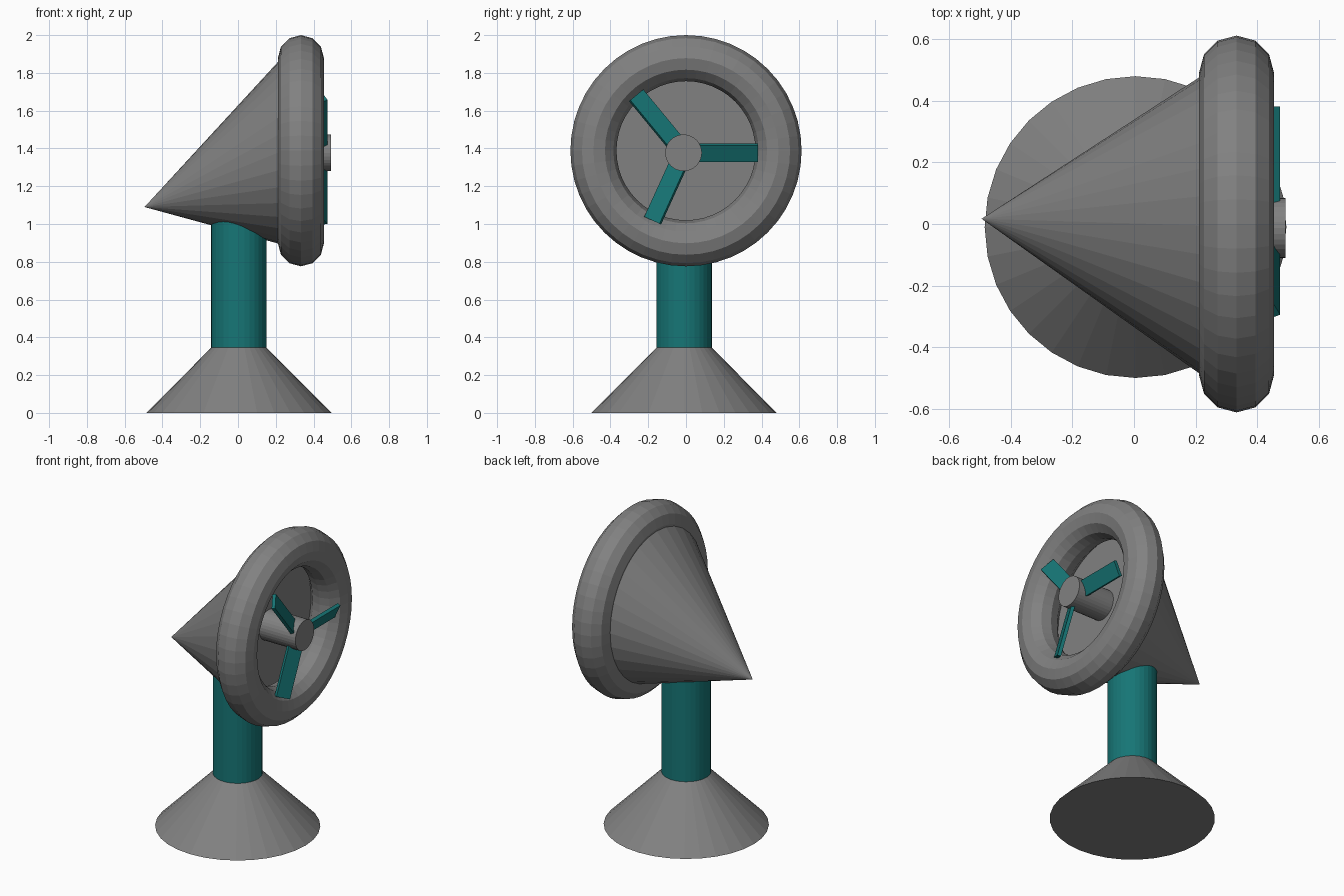
import bpy, bmesh, math
from mathutils import Matrix, Vector

if "Cube" in bpy.data.objects:
    bpy.data.objects.remove(bpy.data.objects["Cube"])


def colour(name, rgb):
    mat = bpy.data.materials.new(name)
    mat.diffuse_color = (*rgb, 1)
    mat.use_nodes = True
    mat.node_tree.nodes["Principled BSDF"].inputs["Base Color"].default_value = mat.diffuse_color
    return mat


teal = colour("teal", (0.008, 0.18, 0.18))
grey = colour("dark_grey", (0.22, 0.22, 0.22))


def finish(name, bm, mat):
    bmesh.ops.recalc_face_normals(bm, faces=bm.faces[:])
    mesh = bpy.data.meshes.new(name)
    bm.to_mesh(mesh)
    bm.free()
    mesh.materials.append(mat)
    obj = bpy.data.objects.new(name, mesh)
    bpy.context.collection.objects.link(obj)
    return obj


def frustum(name, p0, p1, r0, r1, axis, mat=grey):
    """Capped round section between two centres, sheared if they are offset."""
    bm = bmesh.new()
    bmesh.ops.create_cone(bm, cap_ends=True, segments=32,
                          radius1=r0, radius2=r1, depth=1)
    turn = Matrix.Rotation(math.pi / 2, 4, 'Y') if axis == 'X' else Matrix.Identity(4)
    p0, p1 = Vector(p0), Vector(p1)
    for v in bm.verts:
        flat = turn @ Vector((v.co.x, v.co.y, 0))
        v.co = flat + p0.lerp(p1, v.co.z + 0.5)
    bmesh.ops.remove_doubles(bm, verts=bm.verts[:], dist=1e-5)
    return finish(name, bm, mat)


# Stand
frustum("base", (0.005, -0.01, 0), (0.005, -0.01, 0.345), 0.49, 0.147, 'Z')
frustum("post", (0.005, -0.01, 0.345), (0.005, -0.01, 1.12), 0.147, 0.147, 'Z', teal)

# Skewed cone housing with its apex at the back
frustum("housing", (0.23, -0.005, 1.385), (-0.495, 0.017, 1.09), 0.493, 0.0, 'X')

# Front ring
bpy.ops.mesh.primitive_torus_add(major_segments=48, minor_segments=12,
                                 major_radius=0.49, minor_radius=0.122,
                                 location=(0.333, 0, 1.388),
                                 rotation=(0, math.pi / 2, 0))
ring = bpy.context.object
ring.name = "ring"
ring.data.materials.append(grey)

# Hub
hub_y, hub_z = -0.013, 1.377
frustum("hub", (0.22, hub_y, hub_z), (0.492, hub_y, hub_z), 0.097, 0.097, 'X')

# Pitched fan blades
for i, angle in enumerate((0, 129.5, 245.5)):
    bm = bmesh.new()
    bmesh.ops.create_cube(bm, size=1)
    bm.transform(Matrix.Translation((0.444, hub_y, hub_z))
                 @ Matrix.Rotation(math.radians(angle), 4, 'X')
                 @ Matrix.Translation((0, 0.222, 0))
                 @ Matrix.Rotation(math.radians(25), 4, 'Y')
                 @ Matrix.Diagonal((0.022, 0.345, 0.098, 1)))
    finish(f"blade_{i + 1}", bm, teal)
